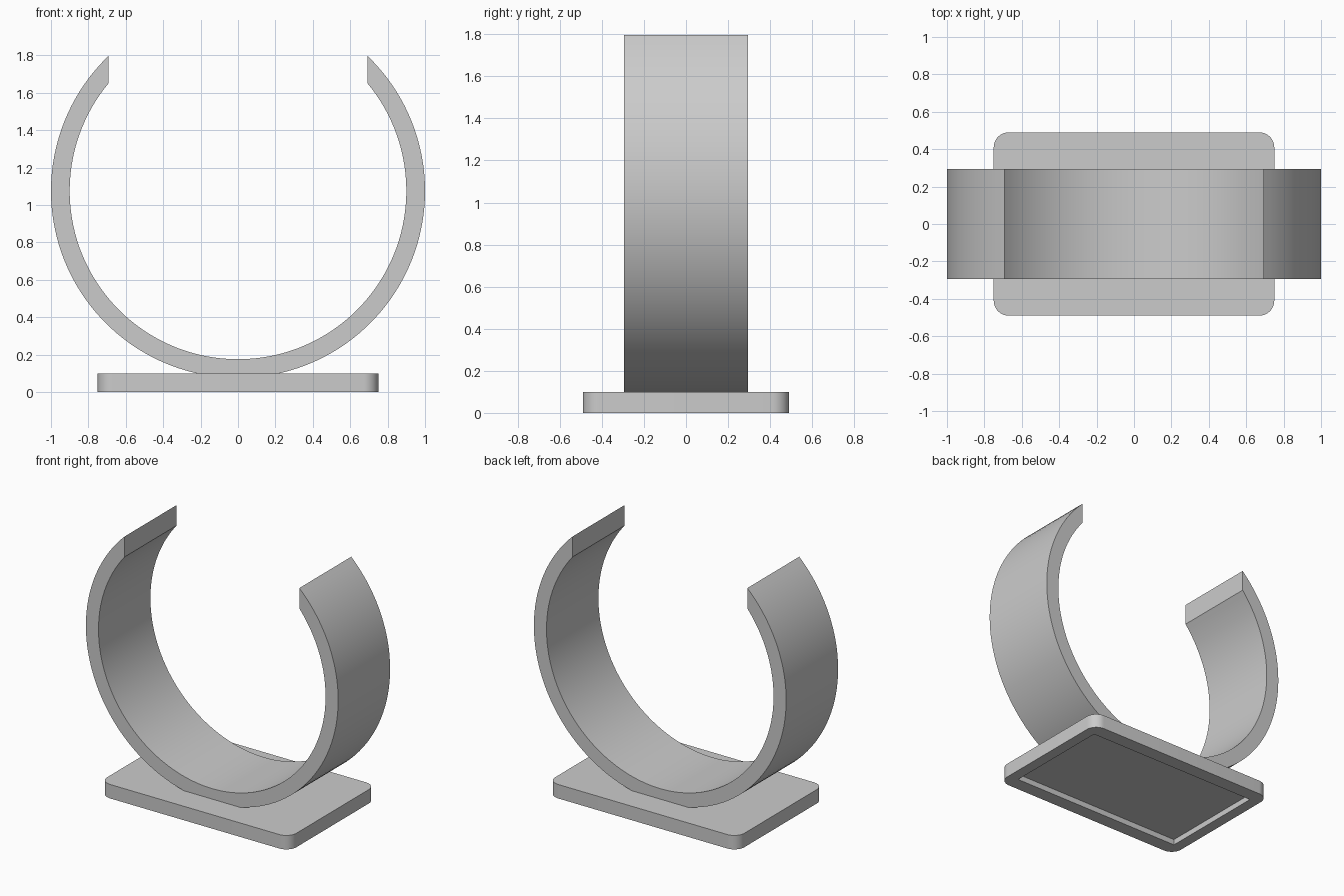
import bpy, bmesh
from math import sin, cos, pi, acos

if "Cube" in bpy.data.objects:
    bpy.data.objects.remove(bpy.data.objects["Cube"])


def make_object(name, bm):
    bmesh.ops.recalc_face_normals(bm, faces=bm.faces)
    mesh = bpy.data.meshes.new(name)
    bm.to_mesh(mesh)
    bm.free()
    obj = bpy.data.objects.new(name, mesh)
    bpy.context.collection.objects.link(obj)
    return obj


def prism(name, outline, start, depth):
    """Extrude a closed outline of 3D points along depth."""
    bm = bmesh.new()
    face = bm.faces.new([bm.verts.new(start(a, b)) for a, b in outline])
    new = bmesh.ops.extrude_face_region(bm, geom=[face])["geom"]
    verts = [v for v in new if isinstance(v, bmesh.types.BMVert)]
    bmesh.ops.translate(bm, verts=verts, vec=depth)
    return make_object(name, bm)


def smooth(obj):
    bpy.ops.object.select_all(action='DESELECT')
    obj.select_set(True)
    bpy.context.view_layer.objects.active = obj
    bpy.ops.object.shade_smooth_by_angle(angle=0.5)


# Rounded base plate
HX, HY, R, STEPS = 0.75, 0.49, 0.08, 10
corners = [(1, 1), (-1, 1), (-1, -1), (1, -1)]
outline = []
for k, (sx, sy) in enumerate(corners):
    for i in range(STEPS + 1):
        a = (k + i / STEPS) * pi / 2
        outline.append((sx * (HX - R) + R * cos(a), sy * (HY - R) + R * sin(a)))
base = prism("base_plate", outline, lambda x, y: (x, y, 0), (0, 0, 0.1))

# Shallow rectangular recess under the base
rect = [(sx * 0.673, sy * 0.391) for sx, sy in corners]
cutter = prism("recess_cutter", rect, lambda x, y: (x, y, -0.05), (0, 0, 0.09))
cutter.hide_render = True
mod = base.modifiers.new("recess", 'BOOLEAN')
mod.operation = 'DIFFERENCE'
mod.solver = 'EXACT'
mod.object = cutter
bpy.context.view_layer.objects.active = base
bpy.ops.object.modifier_apply(modifier=mod.name)
bpy.data.objects.remove(cutter)
smooth(base)

# Open ring cradle, with vertical cuts at the two ends
CZ, CUT, HALF_W, SEGS = 1.075, 0.692, 0.294, 100


def arc(radius):
    end = acos(CUT / radius)
    sweep = pi + 2 * end
    return [(radius * cos(end - sweep * i / SEGS),
             CZ + radius * sin(end - sweep * i / SEGS)) for i in range(SEGS + 1)]


outer, inner = arc(1.0), arc(0.9)
bm = bmesh.new()
rows = [[bm.verts.new((x, y, z)) for x, z in pts]
        for pts, y in ((outer, -HALF_W), (outer, HALF_W), (inner, HALF_W), (inner, -HALF_W))]
for k in range(4):
    a, b = rows[k], rows[(k + 1) % 4]
    for i in range(SEGS):
        bm.faces.new((a[i], a[i + 1], b[i + 1], b[i]))
for i in (0, SEGS):
    bm.faces.new([row[i] for row in rows])
smooth(make_object("ring_cradle", bm))
